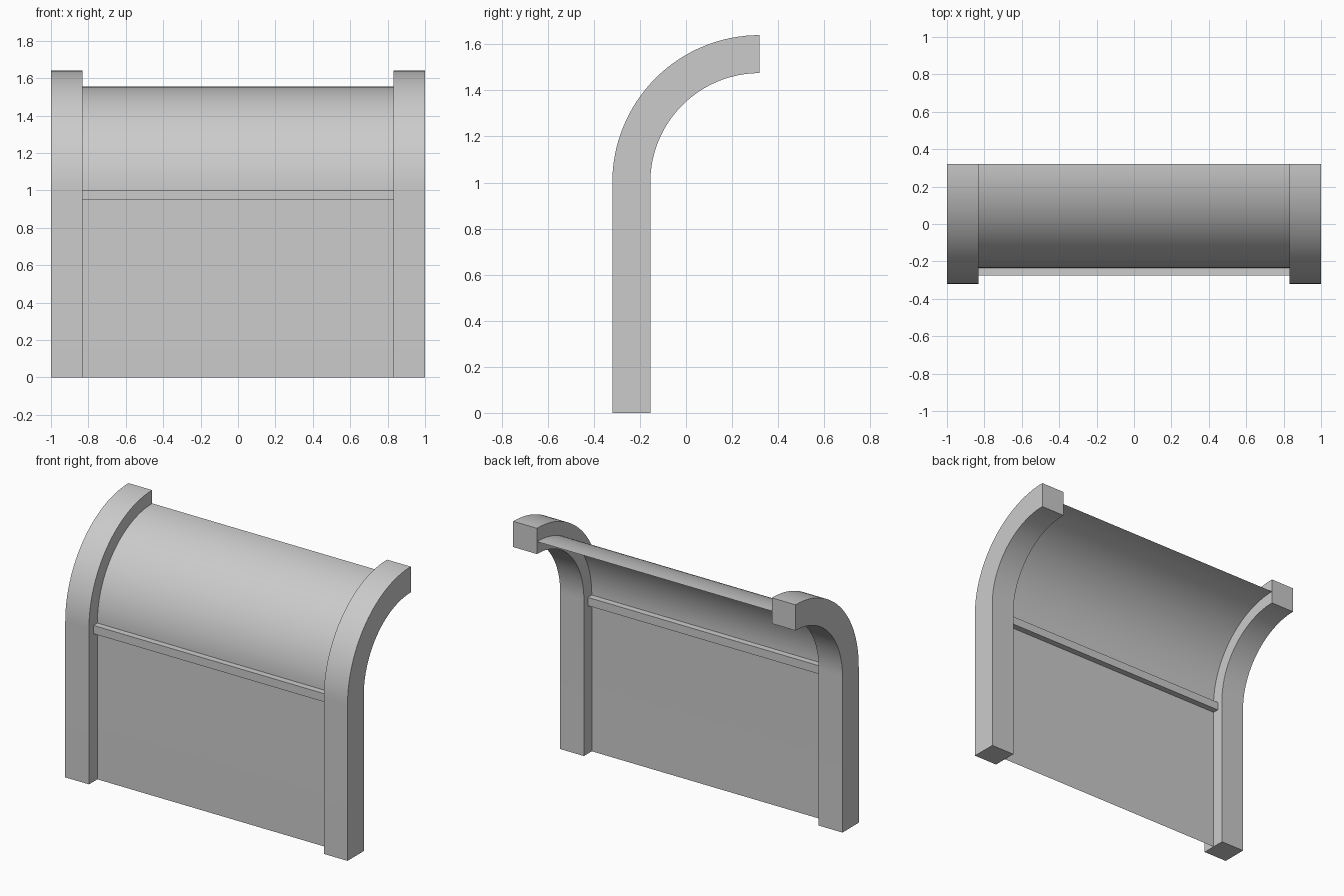
import bpy, bmesh, math

if "Cube" in bpy.data.objects:
    bpy.data.objects.remove(bpy.data.objects["Cube"])

STEEL = bpy.data.materials.new("light_grey")
STEEL.diffuse_color = (0.6, 0.6, 0.6, 1)
STEEL.use_nodes = True
STEEL.node_tree.nodes["Principled BSDF"].inputs["Base Color"].default_value = STEEL.diffuse_color

CY, CZ = 0.32, 1.0      # centre of the bend
SEG = 32


def curve_profile(radius):
    """Upright line followed by a quarter bend, as (y, z) points."""
    pts = [(CY - radius, 0.0)]
    for i in range(SEG + 1):
        a = math.pi / 2 * i / SEG
        pts.append((CY - radius * math.cos(a), CZ + radius * math.sin(a)))
    return pts


def finish(name, bm):
    bmesh.ops.recalc_face_normals(bm, faces=bm.faces[:])
    me = bpy.data.meshes.new(name)
    bm.to_mesh(me)
    bm.free()
    me.materials.append(STEEL)
    me.shade_smooth()
    me.set_sharp_from_angle(angle=math.radians(30))
    ob = bpy.data.objects.new(name, me)
    bpy.context.collection.objects.link(ob)
    return ob


def bent_post(name, x0, x1):
    """Square section swept up and over the bend."""
    bm = bmesh.new()
    rings = []
    for (yo, zo), (yi, zi) in zip(curve_profile(0.64), curve_profile(0.475)):
        rings.append([bm.verts.new(p) for p in
                      ((x0, yo, zo), (x1, yo, zo), (x1, yi, zi), (x0, yi, zi))])
    for a, b in zip(rings, rings[1:]):
        for i in range(4):
            j = (i + 1) % 4
            bm.faces.new((a[i], a[j], b[j], b[i]))
    bm.faces.new(rings[0])
    bm.faces.new(rings[-1])
    return finish(name, bm)


# Two curved posts
bent_post("left_post", -1.0, -0.832)
bent_post("right_post", 0.832, 1.0)

# Thin curved sheet between the posts
bm = bmesh.new()
rows = [[bm.verts.new((x, y, z)) for x in (-0.832, 0.832)]
        for y, z in curve_profile(0.555)]
for a, b in zip(rows, rows[1:]):
    bm.faces.new((a[0], a[1], b[1], b[0]))
finish("curved_panel", bm)

# Cross rail straddling the sheet
bm = bmesh.new()
bmesh.ops.create_cube(bm, size=1)
bmesh.ops.scale(bm, vec=(1.664, 0.08, 0.053), verts=bm.verts[:])
bmesh.ops.translate(bm, vec=(0, -0.235, 0.9745), verts=bm.verts[:])
finish("cross_rail", bm)
